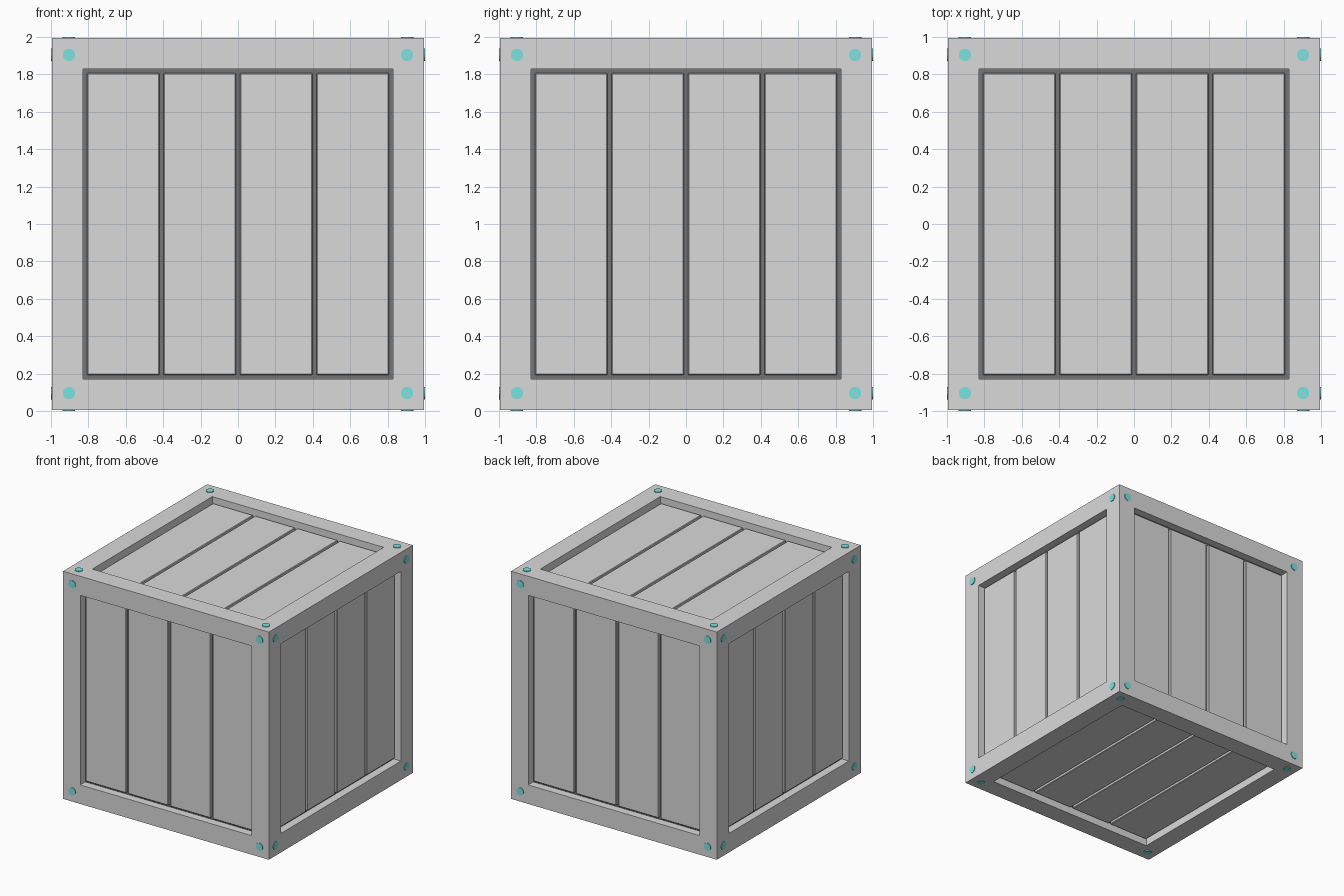
import bpy, bmesh
from math import pi
from mathutils import Matrix

HALF = 0.994       # half size of the frame
OPEN = 0.828       # half size of each opening
FLOOR = 0.07       # depth of the dark backing behind the frame face
PLANK_TOP = 0.045  # depth of the plank surface behind the frame face
PITCH = 0.409      # spacing of the planks
GAP = 0.02         # dark gap between planks
RISE = 0.006       # height of the bolt heads
CENTRE = Matrix.Translation((0, 0, 1))

default = bpy.data.objects.get("Cube")
if default:
    bpy.data.objects.remove(default, do_unlink=True)


def make_material(name, rgb):
    mat = bpy.data.materials.new(name)
    mat.use_nodes = True
    mat.diffuse_color = (*rgb, 1)
    mat.node_tree.nodes["Principled BSDF"].inputs["Base Color"].default_value = (*rgb, 1)
    return mat


def make_object(name, bm, *mats):
    bmesh.ops.recalc_face_normals(bm, faces=bm.faces)
    mesh = bpy.data.meshes.new(name)
    bm.to_mesh(mesh)
    bm.free()
    for mat in mats:
        mesh.materials.append(mat)
    obj = bpy.data.objects.new(name, mesh)
    bpy.context.collection.objects.link(obj)


grey = make_material("light grey", (0.7, 0.7, 0.7))
dark = make_material("dark grey", (0.18, 0.18, 0.18))
teal = make_material("teal", (0.2, 0.76, 0.73))

# Each side is laid out facing up with planks along y, then turned into place
sides = {
    "top": Matrix.Identity(4),
    "bottom": Matrix.Rotation(pi, 4, "Y"),
    "front": Matrix.Rotation(pi / 2, 4, "X"),
}
for name, turn in (("left", 1), ("back", 2), ("right", 3)):
    sides[name] = Matrix.Rotation(turn * pi / 2, 4, "Z") @ sides["front"]

# Frame: a cube with a recessed square on every side, dark at the back
bm = bmesh.new()
bmesh.ops.create_cube(bm, size=2 * HALF)
panels = bm.faces[:]
bmesh.ops.inset_individual(bm, faces=panels, thickness=HALF - OPEN, use_even_offset=True)
for panel in panels:
    for face in bmesh.ops.extrude_discrete_faces(bm, faces=[panel])["faces"]:
        face.normal_update()
        bmesh.ops.translate(bm, verts=face.verts, vec=face.normal * -FLOOR)
        face.material_index = 1
bm.transform(CENTRE)
make_object("frame", bm, grey, dark)

thickness = FLOOR - PLANK_TOP + 0.02
for side, turn in sides.items():
    # Planks: four boxes with softened edges, set into the backing
    bm = bmesh.new()
    for i in range(4):
        place = Matrix.Translation(((i - 1.5) * PITCH, 0, HALF - PLANK_TOP - thickness / 2))
        size = Matrix.Diagonal((PITCH - GAP, 4 * PITCH - GAP, thickness, 1))
        bmesh.ops.create_cube(bm, size=1, matrix=place @ size)
    bmesh.ops.bevel(bm, geom=bm.edges[:], offset=0.005, segments=1, affect="EDGES")
    bm.transform(CENTRE @ turn)
    make_object(side + "_planks", bm, grey)

    # Bolts: a flat round head in each corner
    bm = bmesh.new()
    for x in (-0.904, 0.904):
        for y in (-0.904, 0.904):
            bmesh.ops.create_cone(
                bm, cap_ends=True, segments=24, radius1=0.033, radius2=0.033,
                depth=4 * RISE, matrix=Matrix.Translation((x, y, HALF - RISE)))
    bm.transform(CENTRE @ turn)
    make_object(side + "_bolts", bm, teal)
